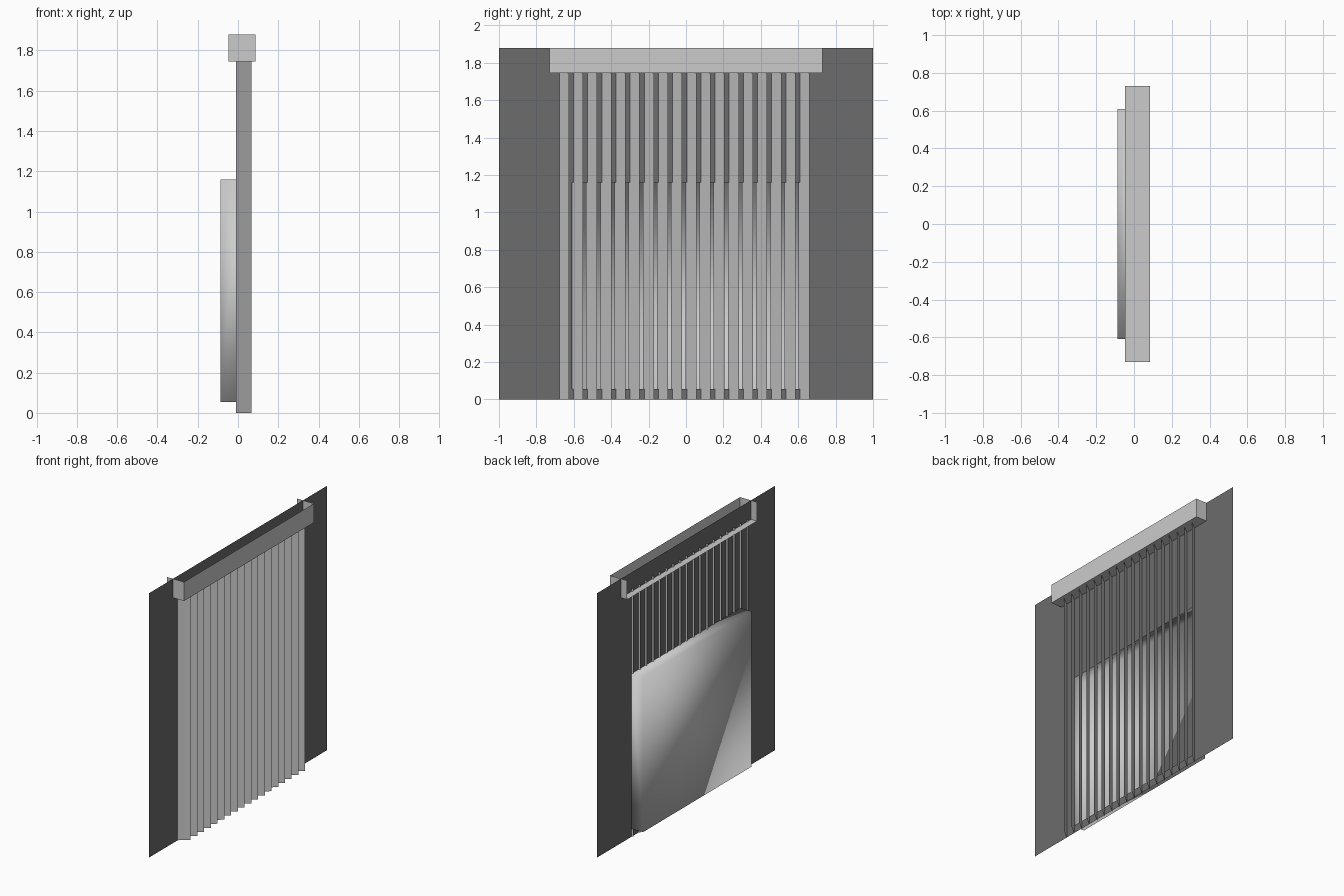
import bpy

if "Cube" in bpy.data.objects:
    bpy.data.objects.remove(bpy.data.objects["Cube"])

WALL_H = 1.88
WIN_Y, WIN_Z0, WIN_Z1 = 0.61, 0.055, 1.16


def make_mesh(name, verts, faces, smooth=False):
    mesh = bpy.data.meshes.new(name)
    mesh.from_pydata(verts, [], faces)
    for p in mesh.polygons:
        p.use_smooth = smooth
    ob = bpy.data.objects.new(name, mesh)
    bpy.context.collection.objects.link(ob)
    return ob


def box_shell(name, x0, x1, y, z0, z1, keep, smooth=False):
    """Open box centred on y = 0, keeping only the named sides."""
    verts = [(a, b, c) for a in (x0, x1) for b in (-y, y) for c in (z0, z1)]
    sides = {"left": (0, 1, 3, 2), "right": (4, 6, 7, 5),
             "front": (0, 4, 5, 1), "back": (2, 3, 7, 6),
             "bottom": (0, 2, 6, 4), "top": (1, 5, 7, 3)}
    return make_mesh(name, verts, [sides[k] for k in keep], smooth)


# Wall sheet with a rectangular window opening
outer = [(0, -1, 0), (0, 1, 0), (0, 1, WALL_H), (0, -1, WALL_H)]
inner = [(0, -WIN_Y, WIN_Z0), (0, WIN_Y, WIN_Z0),
         (0, WIN_Y, WIN_Z1), (0, -WIN_Y, WIN_Z1)]
ring = [(i, (i + 1) % 4, (i + 1) % 4 + 4, i + 4) for i in range(4)]
wall = make_mesh("wall", outer + inner, ring)
dark = bpy.data.materials.new("dark_grey")
dark.diffuse_color = (0.15, 0.15, 0.15, 1)
dark.use_nodes = True
dark.node_tree.nodes["Principled BSDF"].inputs["Base Color"].default_value = dark.diffuse_color
wall.data.materials.append(dark)

# Window recess behind the wall, open towards the slats
box_shell("window_recess", -0.088, 0, WIN_Y, WIN_Z0, WIN_Z1,
          ("left", "front", "back", "bottom", "top"), smooth=True)

# Headrail: open at the top and at the rear
box_shell("headrail", -0.048, 0.086, 0.73, 1.745, WALL_H,
          ("right", "front", "back", "bottom"))

# Row of angled vertical slats
verts, faces = [], []
for i in range(18):
    y = -0.685 + i * 0.0757
    n = len(verts)
    verts += [(-0.01, y, 0), (0.066, y + 0.059, 0),
              (0.066, y + 0.059, 1.765), (-0.01, y, 1.765)]
    faces.append((n, n + 1, n + 2, n + 3))
make_mesh("blind_slats", verts, faces)
